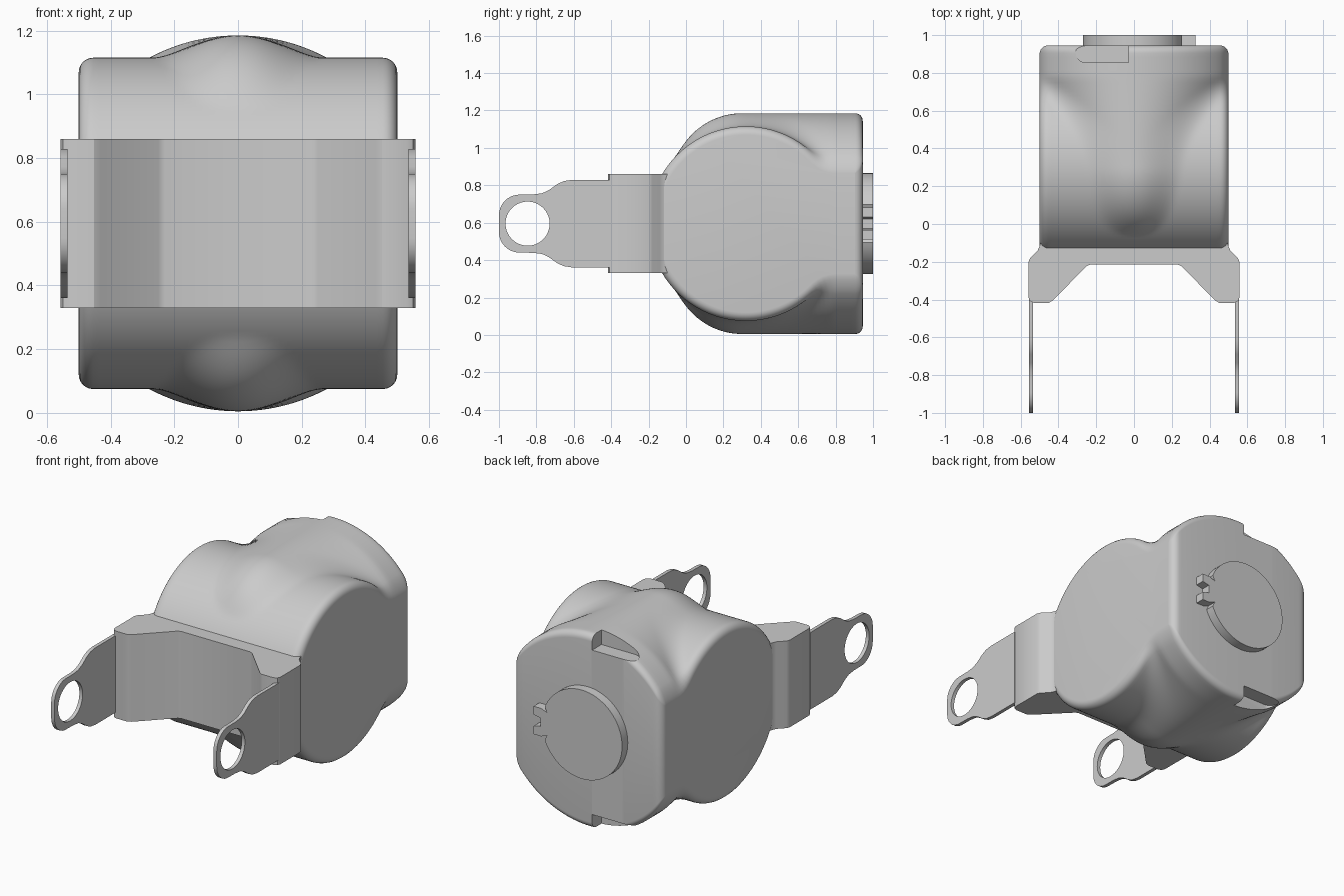
import bpy, bmesh
from math import sin, cos, pi, sqrt, radians
from mathutils import Vector

if "Cube" in bpy.data.objects:
    bpy.data.objects.remove(bpy.data.objects["Cube"])

CZ = 0.595                      # centre height of the whole part


def make(name, bm):
    bmesh.ops.recalc_face_normals(bm, faces=bm.faces[:])
    me = bpy.data.meshes.new(name)
    bm.to_mesh(me)
    bm.free()
    ob = bpy.data.objects.new(name, me)
    bpy.context.collection.objects.link(ob)
    return ob


def prism(name, outline, place, lo, hi):
    """Extrude a 2D outline; place(u, v, w) maps it to 3D."""
    bm = bmesh.new()
    a = [bm.verts.new(place(u, v, lo)) for u, v in outline]
    b = [bm.verts.new(place(u, v, hi)) for u, v in outline]
    n = len(a)
    bm.faces.new(a)
    bm.faces.new(b[::-1])
    for i in range(n):
        j = (i + 1) % n
        bm.faces.new((a[i], a[j], b[j], b[i]))
    return make(name, bm)


def arc(cu, cv, r, a0, a1, n):
    return [(cu + r * cos(radians(a0 + (a1 - a0) * i / n)),
             cv + r * sin(radians(a0 + (a1 - a0) * i / n))) for i in range(n + 1)]


def activate(ob):
    bpy.ops.object.select_all(action='DESELECT')
    ob.select_set(True)
    bpy.context.view_layer.objects.active = ob


def cut(ob, cutter):
    m = ob.modifiers.new("cut", 'BOOLEAN')
    m.operation, m.solver, m.object = 'DIFFERENCE', 'EXACT', cutter
    activate(ob)
    bpy.ops.object.modifier_apply(modifier=m.name)
    bpy.data.objects.remove(cutter)


def smooth(ob):
    activate(ob)
    bpy.ops.object.shade_smooth_by_angle(angle=radians(28))


# --- body: cross drum blended with a lengthwise drum that has a domed front ---
BACK, RB, RS = 0.945, 0.04, 0.045


def height(x, y):
    h1 = sqrt(max(0, 0.52 ** 2 - (y - 0.32) ** 2))
    h2 = -1.0
    if y > -0.072:
        h2 = sqrt(0.59 ** 2 - x * x) - 2.2 * max(0, 0.78 - y) * x * x
        if y < 0.3:
            h2 -= 0.376 - sqrt(max(0, 0.376 ** 2 - (0.3 - y) ** 2))
    k = 0.04 + 0.09 * max(0, y)
    e = max(0, k - abs(h1 - h2))
    h = max(h1, h2) + e * e / (4 * k)
    t = max(0, y - (BACK - RB))              # rounded back rim
    return h - (RB - sqrt(max(0, RB * RB - t * t)))


ys = [0.32 - 0.52 * cos(pi / 2 * i / 40) for i in range(1, 41)]
ys += [0.32 + (BACK - RB - 0.32) * i / 26 for i in range(1, 27)]
ys += [BACK - RB + RB * sin(pi / 2 * i / 6) for i in range(1, 7)]


def section(x, inset):
    top = [Vector((y, height(x, y))) for y in ys]
    pts = [Vector((-0.2, 0))] + top + [Vector((p.x, -p.y)) for p in reversed(top)]
    n = len(pts)
    out = []
    for i in range(n):
        t = (pts[(i + 1) % n] - pts[i - 1]).normalized()
        p = pts[i] - inset * Vector((-t.y, t.x))
        out.append((x, p.x, p.y + CZ))
    return out


stations = [((0.5 - RS) * i / 24, 0.0) for i in range(25)]
stations += [(0.5 - RS + RS * sin(a), RS * (1 - cos(a)))
             for a in (pi / 2 * i / 6 for i in range(1, 7))]
stations = [(-x, d) for x, d in stations[:0:-1]] + stations
bm = bmesh.new()
rings = [[bm.verts.new(p) for p in section(x, d)] for x, d in stations]
for a, b in zip(rings, rings[1:]):
    for i in range(len(a)):
        j = (i + 1) % len(a)
        bm.faces.new((a[i], a[j], b[j], b[i]))
bm.faces.new(rings[0])
bm.faces.new(rings[-1][::-1])
body = make("body", bm)

# pockets in the top and bottom of the back rim
pocket = [(-0.03, 0.855), (-0.03, 1.1), (-0.3, 1.1), (-0.3, 0.94)] + arc(-0.255, 0.91, 0.055, 180, 270, 8)
for s in (1, -1):
    cut(body, prism("pocket_cutter", pocket, lambda u, v, w, s=s: (u, v, CZ + s * w), 0.5, 0.8))
smooth(body)

# --- front bracket block ---
half = [(0.23, -0.215), (0.25, -0.222), (0.43, -0.405), (0.452, -0.418), (0.53, -0.418),
        (0.55, -0.408), (0.558, -0.39), (0.558, -0.2), (0.55, -0.18), (0.51, -0.14),
        (0.5, -0.118), (0.48, -0.05)]
bracket = prism("bracket", half + [(-u, v) for u, v in half[::-1]],
                lambda u, v, w: (u, v, w), 0.33, 0.86)
smooth(bracket)

# --- side arms with ring ends ---
upper = [(-0.4, 0.234), (-0.61, 0.234), (-0.655, 0.227), (-0.69, 0.21), (-0.735, 0.178),
         (-0.77, 0.162), (-0.82, 0.156)]
upper += arc(-0.89, 0.045, 0.11, 90, 180, 10)
arm_outline = upper + [(u, -v) for u, v in upper[::-1]]
for name, s in (("right_arm", 1), ("left_arm", -1)):
    def side(u, v, w, s=s):
        return (s * w, u, CZ + v)
    arm = prism(name, arm_outline, side, 0.535, 0.557)
    cut(arm, prism("hole_cutter", arc(-0.847, 0, 0.118, 0, 351, 39), side, 0.5, 0.6))
    smooth(arm)

# --- rear disc with a toothed key at one side ---
key = [(0.235, 0.07), (0.275, 0.085), (0.325, 0.085), (0.325, 0.035), (0.28, 0.025)]
disc = prism("rear_disc", arc(0, 0, 0.27, 22, 338, 64) + [(u, -v) for u, v in key] + key[::-1],
             lambda u, v, w: (u, w, CZ + v), 0.92, 1.0)
smooth(disc)
